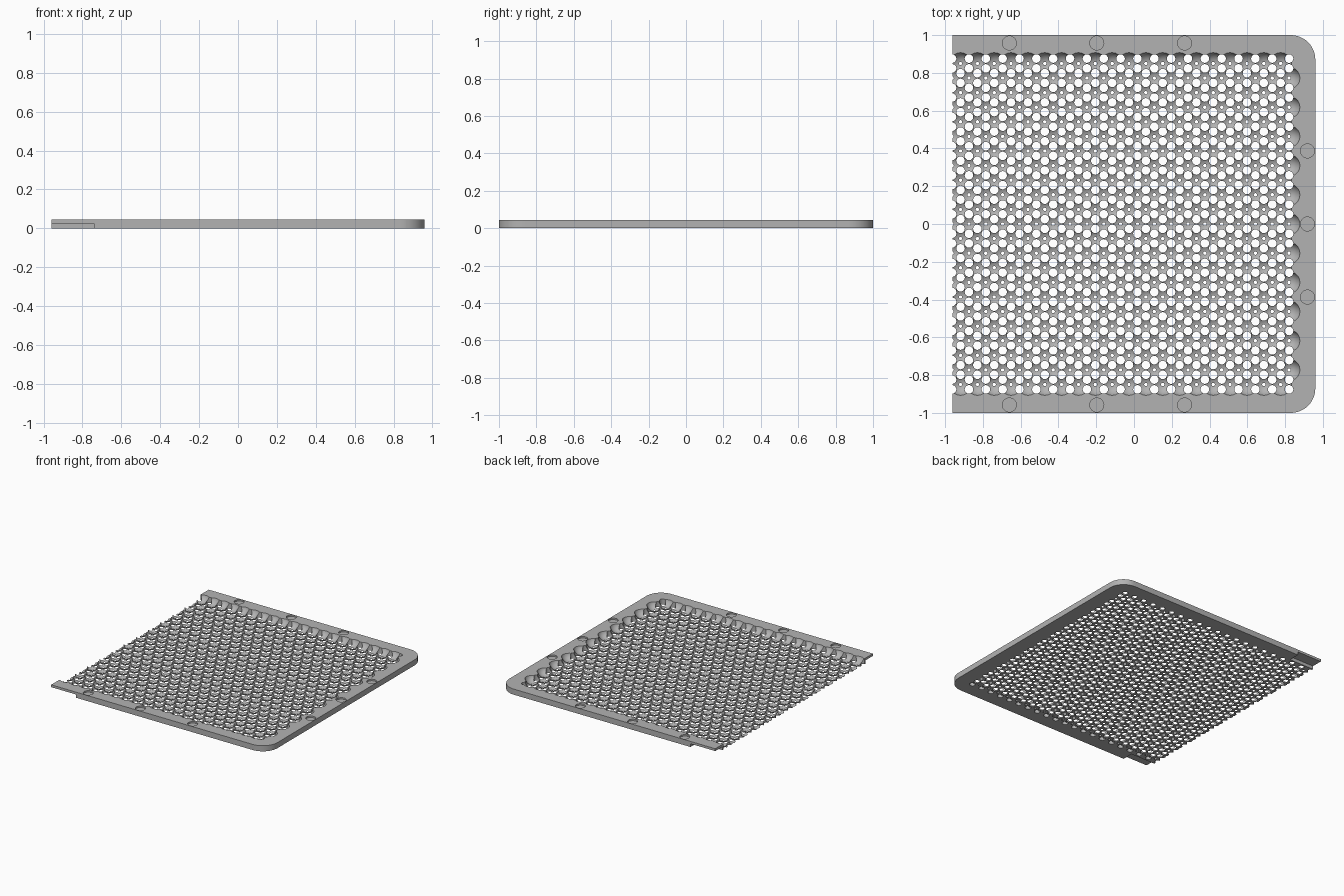
import bpy, bmesh, math

cube = bpy.data.objects.get("Cube")
if cube:
    bpy.data.objects.remove(cube, do_unlink=True)

LEFT, RIGHT, DEPTH, HEIGHT = -0.96, 0.96, 1.0, 0.045
CORNER = 0.13
PITCH = 0.0892                      # hexagonal spacing of the dishes
ROW = PITCH * math.sqrt(3) / 2
FIRST_X = 0.821
BALL, BALL_Z = 0.0595, 0.0588

grey = bpy.data.materials.new("plain grey")
grey.use_nodes = True
grey.diffuse_color = (0.45, 0.45, 0.45, 1)
grey.node_tree.nodes["Principled BSDF"].inputs["Base Color"].default_value = (0.45, 0.45, 0.45, 1)


def template(bm):
    """Turn a small bmesh into plain vertex and face lists."""
    bmesh.ops.recalc_face_normals(bm, faces=bm.faces)
    bm.verts.index_update()
    shape = ([tuple(v.co) for v in bm.verts],
             [[v.index for v in f.verts] for f in bm.faces])
    bm.free()
    return shape


def bowl_shape():
    bm = bmesh.new()
    bmesh.ops.create_uvsphere(bm, u_segments=20, v_segments=20, radius=BALL)
    bmesh.ops.bisect_plane(bm, geom=bm.verts[:] + bm.edges[:] + bm.faces[:], dist=1e-5,
                           plane_co=(0, 0, 0), plane_no=(0, 0, 1), clear_outer=True)
    bmesh.ops.holes_fill(bm, edges=[e for e in bm.edges if e.is_boundary], sides=0)
    return template(bm)


def cylinder_shape(radius, depth, sides):
    bm = bmesh.new()
    bmesh.ops.create_cone(bm, cap_ends=True, segments=sides, radius1=radius,
                          radius2=radius, depth=depth)
    return template(bm)


def box_shape(size):
    bm = bmesh.new()
    bmesh.ops.create_cube(bm, size=1)
    bmesh.ops.scale(bm, vec=size, verts=bm.verts)
    return template(bm)


def cut(target, name, stamps):
    """Subtract copies of simple shapes from the target in one step."""
    verts, faces = [], []
    for (points, polys), places in stamps:
        for px, py, pz in places:
            start = len(verts)
            verts += [(x + px, y + py, z + pz) for x, y, z in points]
            faces += [[i + start for i in poly] for poly in polys]
    mesh = bpy.data.meshes.new(name)
    mesh.from_pydata(verts, [], faces)
    cutter = bpy.data.objects.new(name, mesh)
    cutter.hide_render = True
    bpy.context.collection.objects.link(cutter)
    mod = target.modifiers.new(name, 'BOOLEAN')
    mod.operation = 'DIFFERENCE'
    mod.solver = 'MANIFOLD'
    mod.object = cutter
    graph = bpy.context.evaluated_depsgraph_get()
    result = bpy.data.meshes.new_from_object(target.evaluated_get(graph))
    target.modifiers.clear()
    target.data = result
    bpy.data.objects.remove(cutter, do_unlink=True)


# Plate outline: square at the joining end, rounded at the other
outline = [(LEFT, DEPTH), (LEFT, -DEPTH)]
for side in (-1, 1):
    for i in range(13):
        a = math.radians(90 * i / 12 + (-90 if side < 0 else 0))
        outline.append((RIGHT - CORNER + CORNER * math.cos(a),
                        side * (DEPTH - CORNER) + CORNER * math.sin(a)))
bm = bmesh.new()
bm.faces.new([bm.verts.new((x, y, 0)) for x, y in outline])

# Divide the sheet into small panels so that the cuts stay simple
for axis in ((1, 0, 0), (0, 1, 0)):
    for i in range(-6, 7):
        d = i * 0.1437 + 0.0031
        bmesh.ops.bisect_plane(bm, geom=bm.verts[:] + bm.edges[:] + bm.faces[:],
                               plane_co=[d * c for c in axis], plane_no=axis)
raised = bmesh.ops.extrude_face_region(bm, geom=bm.faces[:], use_keep_orig=True)["geom"]
bmesh.ops.translate(bm, vec=(0, 0, HEIGHT),
                    verts=[v for v in raised if isinstance(v, bmesh.types.BMVert)])
bmesh.ops.recalc_face_normals(bm, faces=bm.faces)
plate_mesh = bpy.data.meshes.new("perforated_tray")
bm.to_mesh(plate_mesh)
bm.free()
plate_mesh.materials.append(grey)
tray = bpy.data.objects.new("perforated_tray", plate_mesh)
bpy.context.collection.objects.link(tray)

# Overlapping round dishes in three sets that do not touch, and drain holes between them
dishes = ([], [], [])
holes = []
for row in range(-11, 12):
    for k in range(21):
        x = FIRST_X - PITCH * (k + (row % 2) / 2)
        group = (2 * row - k - (row + 1) // 2) % 3
        dishes[group].append((x, row * ROW, BALL_Z))
        x = FIRST_X - PITCH * (k + (1 - row % 2) / 2)
        for side in (-1, 1):
            holes.append((x, row * ROW + side * PITCH / math.sqrt(12), HEIGHT / 2))
bowl = bowl_shape()
for group in dishes:
    cut(tray, "dish_cutter", [(bowl, group)])

# Shallow round sockets in the rim, and lap joints under the ends of both side rails
sockets = [(x, s * 0.958, HEIGHT) for x in (-0.66, -0.197, 0.268) for s in (-1, 1)]
sockets += [(0.918, y, HEIGHT) for y in (-0.387, 0, 0.387)]
laps = [(-0.87, s * 0.98, -0.024) for s in (-1, 1)]
cut(tray, "opening_cutter", [(cylinder_shape(0.0227, 0.1, 16), holes),
                             (cylinder_shape(0.037, 0.024, 32), sockets),
                             (box_shape((0.26, 0.14, 0.1)), laps)])

# Finish
bpy.context.view_layer.objects.active = tray
tray.select_set(True)
bpy.ops.object.shade_smooth_by_angle(angle=math.radians(30))
